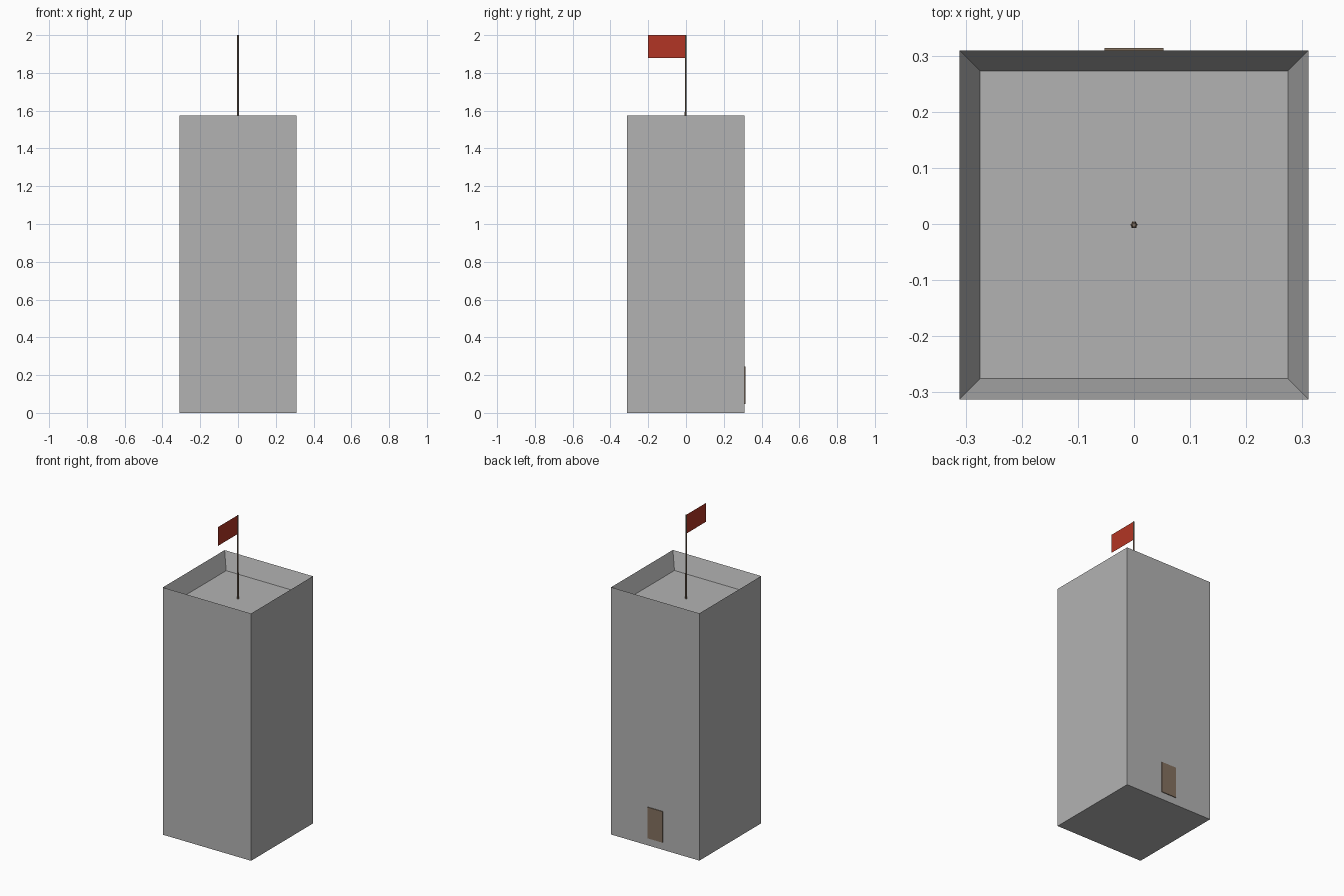
import bpy, bmesh, math
from mathutils import Matrix, Vector

if "Cube" in bpy.data.objects:
    bpy.data.objects.remove(bpy.data.objects["Cube"])

YC = -0.0015      # tower centre, shifted slightly by the door on the back
HALF = 0.311      # half width of the tower
TOP = 1.575
FLOOR = 1.468


def material(name, rgb):
    m = bpy.data.materials.new(name)
    m.diffuse_color = (*rgb, 1)
    m.use_nodes = True
    m.node_tree.nodes["Principled BSDF"].inputs["Base Color"].default_value = m.diffuse_color
    return m


stone = material("grey stone", (0.45, 0.45, 0.45))
wood = material("brown wood", (0.23, 0.165, 0.115))
cloth = material("red cloth", (0.45, 0.036, 0.018))


def finish(name, bm, mat):
    me = bpy.data.meshes.new(name)
    bm.to_mesh(me)
    bm.free()
    me.materials.append(mat)
    ob = bpy.data.objects.new(name, me)
    bpy.context.collection.objects.link(ob)
    return ob


def box(lo, hi):
    bm = bmesh.new()
    lo, hi = Vector(lo), Vector(hi)
    bmesh.ops.create_cube(bm, size=1, matrix=Matrix.Translation((lo + hi) / 2)
                          @ Matrix.Diagonal((*(hi - lo), 1)))
    return bm


# Tower block with a parapet: inset the top face and sink it to the roof floor
bm = box((-HALF, YC - HALF, 0), (HALF, YC + HALF, TOP))
roof = max(bm.faces, key=lambda f: f.calc_center_median().z)
bmesh.ops.inset_region(bm, faces=[roof], thickness=0.052)
for v in roof.verts:
    v.co.z = FLOOR
finish("tower", bm, stone)

# Door plate on the back wall
finish("door", box((-0.053, YC + HALF - 0.002, 0.047),
                   (0.053, YC + HALF + 0.0045, 0.245)), wood)

# Tapered six-sided flagpole standing on the roof floor
bm = bmesh.new()
bmesh.ops.create_cone(bm, cap_ends=True, segments=6, radius1=0.0065, radius2=0.004,
                      depth=2 - FLOOR,
                      matrix=Matrix.Translation((0, YC, (2 + FLOOR) / 2))
                      @ Matrix.Rotation(math.pi / 2, 4, 'Z'))
finish("flagpole", bm, wood)

# Flat flag flying toward the front
bm = bmesh.new()
bm.faces.new([bm.verts.new((0, y, z)) for y, z in
              ((-0.2, 1.88), (YC, 1.88), (YC, 2), (-0.2, 2))])
finish("flag", bm, cloth)
